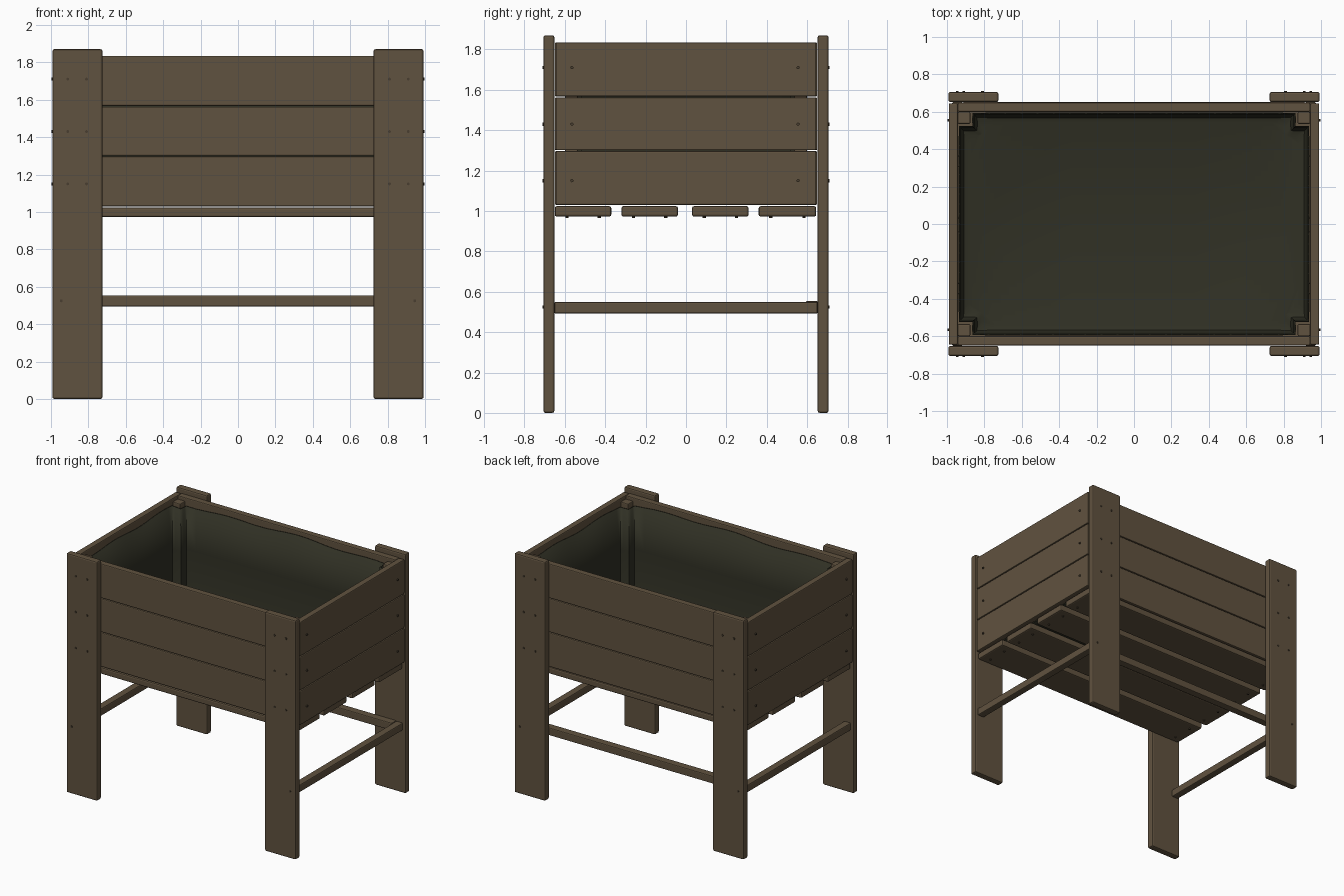
import bpy, bmesh, math

if "Cube" in bpy.data.objects:
    bpy.data.objects.remove(bpy.data.objects["Cube"])

def material(name, rgb):
    m = bpy.data.materials.new(name)
    m.diffuse_color = (*rgb, 1)
    m.use_nodes = True
    m.node_tree.nodes["Principled BSDF"].inputs["Base Color"].default_value = m.diffuse_color
    return m

WOOD = material("brown_wood", (0.118, 0.085, 0.050))
LINER = material("dark_green_liner", (0.030, 0.030, 0.018))
SCREW = material("dark_screw", (0.065, 0.048, 0.030))

def finish(name, bm, mat):
    bmesh.ops.recalc_face_normals(bm, faces=bm.faces)
    me = bpy.data.meshes.new(name)
    bm.to_mesh(me)
    bm.free()
    me.materials.append(mat)
    ob = bpy.data.objects.new(name, me)
    bpy.context.collection.objects.link(ob)
    return ob

def board(name, x, y, z, bevel=0.007):
    """Plank spanning the given (min, max) ranges, with eased edges."""
    bm = bmesh.new()
    bmesh.ops.create_cube(bm, size=1)
    for v in bm.verts:
        v.co = [(lo + hi) / 2 + c * (hi - lo) for c, (lo, hi) in zip(v.co, (x, y, z))]
    ob = finish(name, bm, WOOD)
    b = ob.modifiers.new("eased_edges", "BEVEL")
    b.width, b.segments = bevel, 2
    return ob

def span(s, lo, hi):
    """Range mirrored to the side given by s."""
    return (lo, hi) if s > 0 else (-hi, -lo)

SIDES = ((1, "right"), (-1, "left"))
ENDS = ((-1, "front"), (1, "back"))

# Legs and the inner corner posts
for sx, xn in SIDES:
    for sy, yn in ENDS:
        board(f"{yn}_{xn}_leg", span(sx, 0.725, 0.992), span(sy, 0.652, 0.706), (0, 1.87), 0.01)
        board(f"{yn}_{xn}_corner_post", span(sx, 0.875, 0.942), span(sy, 0.535, 0.600), (1.03, 1.81))

# Box walls, three planks high
rows = ((1.03, 1.296), (1.301, 1.562), (1.567, 1.835))
for i, z in enumerate(rows):
    for sy, yn in ENDS:
        board(f"{yn}_wall_plank_{i+1}", (-0.942, 0.942), span(sy, 0.600, 0.650), z)
    for sx, xn in SIDES:
        board(f"{xn}_wall_plank_{i+1}", span(sx, 0.942, 0.990), (-0.645, 0.645), z)

# Floor slats with gaps
slats = ((-0.65, -0.37), (-0.32, -0.04), (0.03, 0.31), (0.36, 0.645))
for i, y in enumerate(slats):
    board(f"floor_slat_{i+1}", (-0.97, 0.97), y, (0.972, 1.024), 0.01)

# Stretchers: one on each side and a long one at the back
for sx, xn in SIDES:
    board(f"{xn}_stretcher", span(sx, 0.915, 0.972), (-0.652, 0.652), (0.492, 0.550))
board("back_stretcher", (-0.915, 0.915), (0.592, 0.652), (0.494, 0.554))

# Fabric liner, wrapped around the corner posts with a wavy rim
def liner_outline(t):
    a, b, pa, pb = 0.940 - t, 0.598 - t, 0.868 - t, 0.528 - t
    q = [(a, pb), (pa, pb), (pa, b)]
    pts = (q + [(-x, y) for x, y in reversed(q)]
           + [(-x, -y) for x, y in q] + [(x, -y) for x, y in reversed(q)])
    out = []
    for (x0, y0), (x1, y1) in zip(pts, pts[1:] + pts[:1]):
        n = 20 if math.hypot(x1 - x0, y1 - y0) > 0.3 else 3
        out += [(x0 + (x1 - x0) * k / n, y0 + (y1 - y0) * k / n) for k in range(n)]
    return out

bm = bmesh.new()
loops = []
for t, z in ((0.055, 1.045), (0.028, 1.055), (0.016, 1.09), (0.012, 1.45), (0.006, 1.79)):
    wave = 0.016 if z > 1.7 else 0
    loops.append([bm.verts.new((x, y, z + wave * math.sin(7 * x + 5 * y + 1) * math.cos(3 * x - 6 * y)))
                  for x, y in liner_outline(t)])
for low, high in zip(loops, loops[1:]):
    n = len(low)
    for k in range(n):
        bm.faces.new((low[k], low[(k + 1) % n], high[(k + 1) % n], high[k]))
bmesh.ops.triangulate(bm, faces=[bm.faces.new(loops[0])])
liner = finish("liner", bm, LINER)
s = liner.modifiers.new("cloth_thickness", "SOLIDIFY")
s.thickness, s.offset = 0.006, 0
bpy.context.view_layer.objects.active = liner
liner.select_set(True)
bpy.ops.object.shade_smooth_by_angle(angle=math.radians(40))

# Screw heads, one mesh per side: axis 0 = x, 1 = y, 2 = z
def screws(name, axis, points):
    bm = bmesh.new()
    for p in points:
        made = bmesh.ops.create_cone(bm, cap_ends=True, segments=10,
                                     radius1=0.008, radius2=0.008, depth=0.012)
        for v in made["verts"]:
            x, y, z = v.co
            c = ((z, x, y), (x, z, y), (x, y, z))[axis]
            v.co = [u + w for u, w in zip(c, p)]
    finish(name, bm, SCREW)

heights = (1.15, 1.43, 1.71)
for sy, yn in ENDS:
    pts = [(sx * x, sy * 0.705, z) for sx in (1, -1) for x in (0.81, 0.91) for z in heights]
    pts += [(sx * 0.945, sy * 0.705, 0.525) for sx in (1, -1)]
    screws(f"{yn}_leg_screws", 1, pts)
for sx, xn in SIDES:
    screws(f"{xn}_wall_screws", 0, [(sx * 0.992, y, z) for y in (-0.565, 0.555) for z in heights])
screws("floor_slat_screws", 2, [(sx * 0.90, y, 0.971) for sx in (1, -1)
                                for lo, hi in slats for y in (lo + 0.06, hi - 0.06)])
